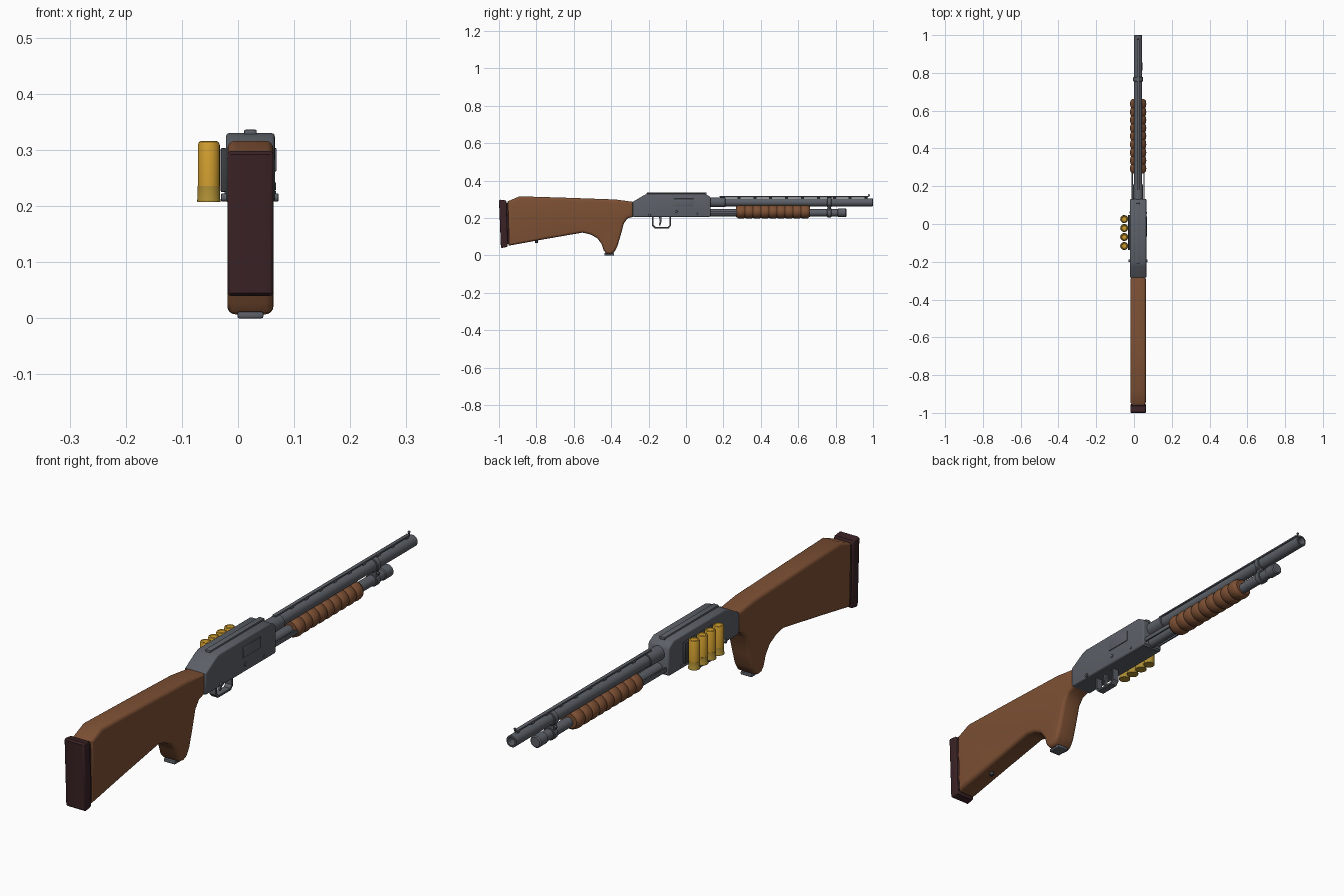
import bpy, bmesh, math
from mathutils import Vector

if "Cube" in bpy.data.objects:
    bpy.data.objects.remove(bpy.data.objects["Cube"])

CX = 0.022          # centre plane of the gun
BZ, TZ = 0.284, 0.228   # barrel and magazine tube heights


def mat(name, c):
    m = bpy.data.materials.new(name)
    m.diffuse_color = (*c, 1)
    m.use_nodes = True
    m.node_tree.nodes["Principled BSDF"].inputs["Base Color"].default_value = m.diffuse_color
    return m


WOOD = mat("walnut", (0.205, 0.080, 0.034))
STEEL = mat("gunmetal", (0.107, 0.117, 0.136))
DARK = mat("dark steel", (0.045, 0.048, 0.055))
PAD = mat("rubber pad", (0.042, 0.016, 0.018))
SHELL = mat("yellow shell", (0.63, 0.34, 0.028))
BRASS = mat("brass", (0.42, 0.27, 0.035))


def finish(bm, name, m, angle=35):
    bmesh.ops.recalc_face_normals(bm, faces=bm.faces[:])
    me = bpy.data.meshes.new(name)
    bm.to_mesh(me)
    bm.free()
    me.materials.append(m)
    ob = bpy.data.objects.new(name, me)
    bpy.context.collection.objects.link(ob)
    bpy.context.view_layer.objects.active = ob
    ob.select_set(True)
    bpy.ops.object.shade_smooth_by_angle(angle=math.radians(angle))
    ob.select_set(False)
    return ob


def profile(name, pts, half, m, bevel, segs=3, cx=CX):
    """Side outline (y, z) extruded across x with rounded rims."""
    bm = bmesh.new()
    a = [bm.verts.new((cx - half, y, z)) for y, z in pts]
    b = [bm.verts.new((cx + half, y, z)) for y, z in pts]
    caps = [bm.faces.new(a), bm.faces.new(b[::-1])]
    n = len(pts)
    for i in range(n):
        j = (i + 1) % n
        bm.faces.new((a[j], a[i], b[i], b[j]))
    bmesh.ops.recalc_face_normals(bm, faces=bm.faces[:])
    rim = [e for f in caps for e in f.edges]
    bmesh.ops.bevel(bm, geom=rim, offset=bevel, segments=segs, profile=0.5,
                    affect='EDGES', clamp_overlap=False)
    return finish(bm, name, m)


def box(name, lo, hi, m, bevel=0.0):
    bm = bmesh.new()
    bmesh.ops.create_cube(bm, size=1)
    for v in bm.verts:
        v.co = Vector([(l + h) / 2 + c * (h - l) for l, h, c in zip(lo, hi, v.co)])
    if bevel:
        bmesh.ops.bevel(bm, geom=bm.edges[:], offset=bevel, segments=2,
                        profile=0.5, affect='EDGES')
    return finish(bm, name, m)


def lathe(name, pts, centre, m, axis='Y', segs=24, squash=1.0):
    """Revolve (radius, distance) points around an axis through centre."""
    bm = bmesh.new()
    rings = []
    for r, d in pts:
        ring = []
        for i in range(segs if r > 0 else 1):
            t = 2 * math.pi * i / segs
            u, w = r * math.cos(t), r * math.sin(t) * squash
            co = {'X': (d, u, w), 'Y': (u, d, w), 'Z': (u, w, d)}[axis]
            ring.append(bm.verts.new(Vector(co) + Vector(centre)))
        rings.append(ring)
    for p, q in zip(rings, rings[1:]):
        for i in range(segs):
            j = (i + 1) % segs
            f = [p[i % len(p)], p[j % len(p)], q[j % len(q)], q[i % len(q)]]
            bm.faces.new(list(dict.fromkeys(f)))
    return finish(bm, name, m)


def rod(name, r, a, b, centre, m, axis='Y', c=0.002, segs=24):
    return lathe(name, [(0, a), (r - c, a), (r, a + c), (r, b - c), (r - c, b), (0, b)],
                 centre, m, axis, segs)


# Stock with pistol grip
profile("stock", [(-0.955, 0.288), (-0.89, 0.316), (-0.63, 0.308), (-0.377, 0.299),
                  (-0.28, 0.286), (-0.28, 0.208), (-0.312, 0.198), (-0.332, 0.172),
                  (-0.350, 0.105), (-0.368, 0.045), (-0.385, 0.016), (-0.405, 0.007),
                  (-0.425, 0.009), (-0.440, 0.026), (-0.452, 0.062), (-0.474, 0.092),
                  (-0.510, 0.112), (-0.553, 0.122), (-0.75, 0.088), (-0.948, 0.052)],
        0.041, WOOD, 0.014, 4)
# Butt pad, tilted, and its thin spacer
profile("butt_pad", [(-1.0, 0.292), (-0.994, 0.298), (-0.964, 0.294), (-0.960, 0.288),
                     (-0.953, 0.052), (-0.957, 0.045), (-0.984, 0.040), (-0.990, 0.045)],
        0.041, PAD, 0.006)
profile("pad_spacer", [(-0.965, 0.280), (-0.950, 0.280), (-0.944, 0.060), (-0.957, 0.060)],
        0.036, PAD, 0.003)
# Grip cap and sling stud
box("grip_cap", (CX - 0.023, -0.437, 0.0), (CX + 0.023, -0.385, 0.012), STEEL, 0.003)
rod("sling_stud", 0.008, 0.066, 0.085, (CX, -0.80, 0), DARK, 'Z', segs=12)

# Receiver with sloped rear
profile("receiver", [(-0.285, 0.212), (-0.28, 0.206), (0.125, 0.206), (0.132, 0.212),
                     (0.132, 0.306), (0.125, 0.316), (0.10, 0.330), (-0.205, 0.330),
                     (-0.225, 0.322), (-0.285, 0.286)], 0.0435, STEEL, 0.006)
box("top_rail", (CX - 0.011, -0.21, 0.325), (CX + 0.011, 0.11, 0.336), STEEL, 0.002)
box("ejection_port", (0.06, -0.065, 0.262), (0.0685, 0.04, 0.303), STEEL, 0.001)
rod("bolt_button", 0.007, 0.06, 0.068, (0, -0.05, 0.235), STEEL, 'X', 0.001, 12)
# Cross pins
rod("rear_cross_pin", 0.007, -0.030, 0.072, (0, -0.195, 0.215), STEEL, 'X', 0.001, 12)
rod("front_cross_pin", 0.005, -0.024, 0.068, (0, 0.06, 0.222), STEEL, 'X', 0.001, 12)

# Trigger guard: swept U strip
gy, w = [(-0.182, 0.210), (-0.182, 0.160), (-0.168, 0.145), (-0.092, 0.145),
         (-0.079, 0.160), (-0.079, 0.210)], 0.008
inner = [(-0.087, 0.210), (-0.087, 0.163), (-0.096, 0.153), (-0.164, 0.153),
         (-0.174, 0.163), (-0.174, 0.210)]
profile("trigger_guard", gy + inner, 0.014, STEEL, 0.001, 1)
profile("trigger", [(-0.145, 0.210), (-0.140, 0.182), (-0.146, 0.162), (-0.138, 0.160),
                    (-0.130, 0.182), (-0.130, 0.210)], 0.006, STEEL, 0.001, 1)

# Barrel with open bore, and sleeve at the receiver
lathe("barrel", [(0, 0.12), (0.0215, 0.12), (0.0215, 0.998), (0.0195, 1.0), (0.0145, 1.0),
                 (0.0145, 0.90), (0, 0.90)], (CX, 0, BZ), STEEL)
rod("barrel_sleeve", 0.026, 0.12, 0.21, (CX, 0, BZ), STEEL)
# Raised sighting rib on posts, bead sight
box("sight_rib", (CX - 0.007, 0.18, 0.311), (CX + 0.007, 0.975, 0.317), STEEL, 0.001)
for i in range(10):
    y = 0.19 + i * 0.085
    box(f"rib_post_{i + 1}", (CX - 0.005, y, 0.30), (CX + 0.005, y + 0.016, 0.313), STEEL)
lathe("bead_sight", [(0, 0.315), (0.003, 0.315), (0.003, 0.319), (0.005, 0.322),
                     (0.004, 0.326), (0, 0.328)], (CX, 0.978, 0), STEEL, 'Z', 12)

# Magazine tube, end cap and barrel clamp
rod("magazine_tube", 0.019, 0.12, 0.83, (CX, 0, TZ), STEEL)
rod("magazine_cap", 0.0225, 0.81, 0.858, (CX, 0, TZ), STEEL, c=0.004)
rod("clamp_upper_ring", 0.0265, 0.755, 0.778, (CX, 0, BZ), STEEL)
rod("clamp_lower_ring", 0.024, 0.755, 0.778, (CX, 0, TZ), STEEL)
box("clamp_web", (CX - 0.018, 0.757, 0.235), (CX + 0.018, 0.776, 0.278), STEEL, 0.002)
rod("clamp_screw", 0.005, -0.004, 0.048, (0, 0.767, 0.256), STEEL, 'X', 0.001, 12)

# Pump forend with rounded ridges
ridges, y0, y1 = 9, 0.268, 0.662
pts = [(0, y0), (0.033, y0)]
for i in range(ridges * 8 + 1):
    t = i / 8
    end = 0.003 if i in (0, ridges * 8) else 0
    r = 0.0375 + 0.0055 * abs(math.sin(math.pi * t)) ** 0.7 - end
    pts.append((r, y0 + 0.004 + (y1 - y0 - 0.008) * t / ridges))
pts += [(0.033, y1), (0, y1)]
lathe("pump_forend", pts, (CX, 0, 0.2335), WOOD, segs=32, squash=0.86)
# Twin action bars
for side, s in (("left", -1), ("right", 1)):
    x = CX + s * 0.031
    box(f"action_bar_{side}", (x - 0.003, 0.12, 0.222), (x + 0.003, 0.29, 0.238), STEEL, 0.001)

# Side shell carrier with four shells
box("shell_carrier", (-0.031, -0.138, 0.225), (-0.0205, 0.048, 0.303), DARK, 0.002)
for i in range(4):
    c = (-0.052, 0.026 - 0.0475 * i, 0)
    lathe(f"shell_{i + 1}", [(0, 0.23), (0.0195, 0.23), (0.0195, 0.309), (0.0175, 0.314),
                             (0.014, 0.316), (0.012, 0.314), (0, 0.314)], c, SHELL, 'Z')
    lathe(f"shell_base_{i + 1}", [(0, 0.207), (0.0205, 0.207), (0.021, 0.211), (0.020, 0.213),
                                  (0.020, 0.236), (0, 0.236)], c, BRASS, 'Z')
